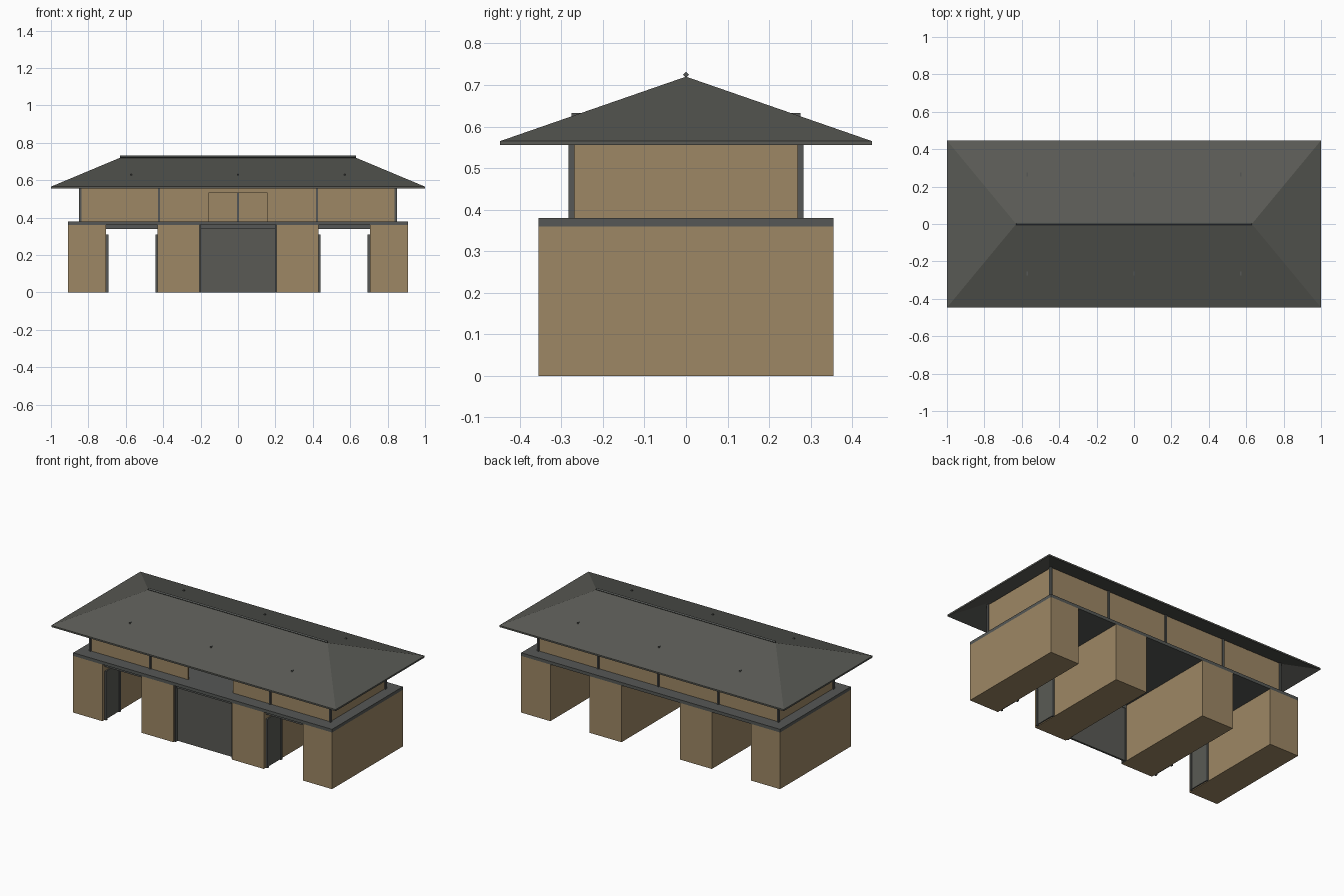
import bpy, bmesh, math

if "Cube" in bpy.data.objects:
    bpy.data.objects.remove(bpy.data.objects["Cube"])


def material(name, rgb):
    m = bpy.data.materials.new(name)
    m.diffuse_color = (*rgb, 1)
    m.use_nodes = True
    m.node_tree.nodes["Principled BSDF"].inputs["Base Color"].default_value = m.diffuse_color
    return m


TAN = material("tan_plaster", (0.34, 0.245, 0.13))
ROOF = material("roof_grey", (0.10, 0.102, 0.09))
TIMBER = material("timber_grey", (0.092, 0.097, 0.092))


def finish(name, bm, mat):
    bmesh.ops.recalc_face_normals(bm, faces=bm.faces)
    me = bpy.data.meshes.new(name)
    bm.to_mesh(me)
    bm.free()
    me.materials.append(mat)
    ob = bpy.data.objects.new(name, me)
    bpy.context.collection.objects.link(ob)
    return ob


def box(name, x, y, z, mat):
    """Axis-aligned box from (min, max) ranges."""
    bm = bmesh.new()
    bmesh.ops.create_cube(bm, size=1)
    for v in bm.verts:
        v.co = [r[0] if c < 0 else r[1] for c, r in zip(v.co, (x, y, z))]
    return finish(name, bm, mat)


def span(a, b, s):
    """Range a..b mirrored when s is -1."""
    return tuple(sorted((a * s, b * s)))


# lower storey: four solid piers under a floor slab
for s, side in ((-1, "left"), (1, "right")):
    box(side + "_outer_pier", span(0.705, 0.91, s), (-0.355, 0.355), (0, 0.36), TAN)
    box(side + "_inner_pier", span(0.205, 0.43, s), (-0.355, 0.355), (0, 0.36), TAN)
    # lintel over the side passage
    box(side + "_lintel", span(0.43, 0.705, s), (-0.335, -0.315), (0.34, 0.36), TIMBER)
    # open gate leaves folded against the passage walls, with raised frames
    for x, d in ((0.43, 1), (0.705, -1)):
        box(side + "_gate_leaf", span(x, x + d * 0.008, s), (-0.33, -0.19), (0.005, 0.31), ROOF)
        for y in ((-0.335, -0.322), (-0.198, -0.185)):
            box(side + "_gate_stile", span(x, x + d * 0.012, s), y, (0, 0.31), TIMBER)
    # jamb of the central gate
    box(side + "_centre_jamb", span(0.197, 0.207, s), (-0.345, -0.31), (0, 0.36), TIMBER)
box("floor_slab", (-0.91, 0.91), (-0.355, 0.355), (0.36, 0.38), TIMBER)
box("centre_gate", (-0.2, 0.2), (-0.325, -0.313), (0, 0.34), ROOF)
box("centre_lintel", (-0.2, 0.2), (-0.335, -0.31), (0.34, 0.36), TIMBER)

# upper storey: thin walls, front one with a wide opening
TOP = 0.612
box("back_wall", (-0.842, 0.842), (0.27, 0.276), (0.38, TOP), TAN)
box("front_wall_header", (-0.157, 0.157), (-0.276, -0.27), (0.53, TOP), TAN)
for s, side in ((-1, "left"), (1, "right")):
    box(side + "_front_wall", span(0.157, 0.842, s), (-0.276, -0.27), (0.38, TOP), TAN)
    box(side + "_end_wall", span(0.836, 0.842, s), (-0.27, 0.27), (0.38, TOP), TAN)

# posts along the front and back walls
for s, side in ((-1, "front"), (1, "back")):
    for x in (-0.844, -0.422, 0, 0.422, 0.844):
        if s < 0 and x == 0:
            continue
        box(side + "_post", (x - 0.006, x + 0.006), span(0.268, 0.283, s), (0.38, TOP), TIMBER)

# tie beams whose ends just break through the roof
for x in (-0.57, 0, 0.57):
    box("tie_beam", (x - 0.004, x + 0.004), (-0.275, 0.275), (0.605, 0.632), TIMBER)

# hipped roof shell: upper and lower skins joined by the eave edge
bm = bmesh.new()
skins = []
for dz in (0, -0.01):
    e = [bm.verts.new((x, y, 0.565 + dz)) for x, y in ((-1, -0.447), (1, -0.447), (1, 0.447), (-1, 0.447))]
    r = [bm.verts.new((x, 0, 0.72 + dz)) for x in (-0.63, 0.63)]
    for f in ((e[0], e[1], r[1], r[0]), (e[2], e[3], r[0], r[1]), (e[1], e[2], r[1]), (e[3], e[0], r[0])):
        bm.faces.new(f)
    skins.append(e)
for i in range(4):
    j = (i + 1) % 4
    bm.faces.new((skins[0][i], skins[0][j], skins[1][j], skins[1][i]))
finish("hipped_roof", bm, ROOF)

# ridge cap: square bar standing on its edge
ridge = box("ridge_cap", (-0.63, 0.63), (-0.005, 0.005), (-0.005, 0.005), TIMBER)
ridge.location.z = 0.725
ridge.rotation_euler.x = math.radians(45)
